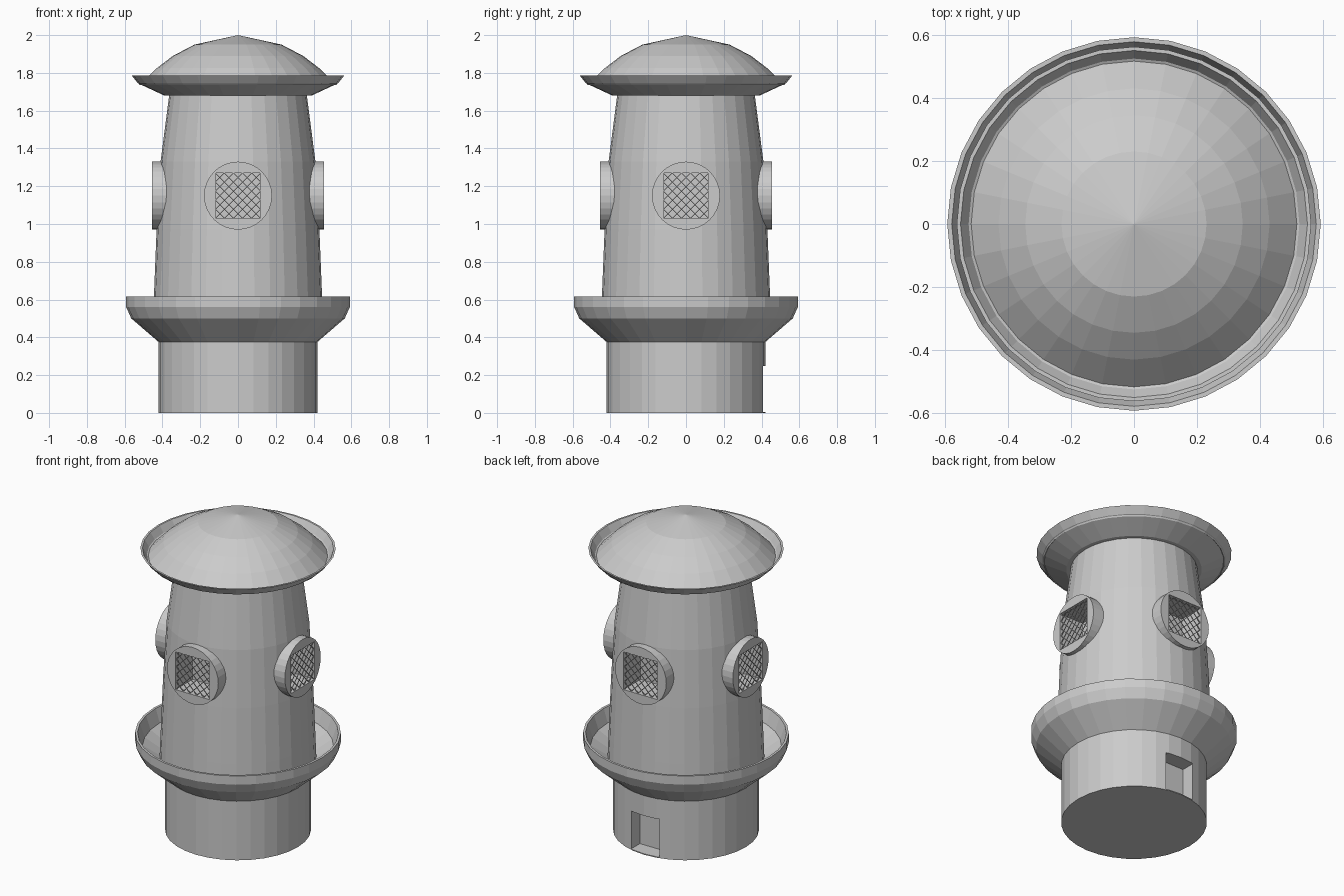
import bpy, bmesh, math
from mathutils import Matrix, Vector

if "Cube" in bpy.data.objects:
    bpy.data.objects.remove(bpy.data.objects["Cube"])

SIDES = 32
BOSS_Z, BOSS_FACE = 1.15, 0.455


def finish(name, bm):
    bmesh.ops.recalc_face_normals(bm, faces=bm.faces)
    me = bpy.data.meshes.new(name)
    bm.to_mesh(me)
    bm.free()
    ob = bpy.data.objects.new(name, me)
    bpy.context.collection.objects.link(ob)
    return ob


def lathe(name, profile):
    """Closed solid of revolution; the profile starts and ends on the axis."""
    bm = bmesh.new()
    vs = [bm.verts.new((r, 0, z)) for r, z in profile]
    es = [bm.edges.new(p) for p in zip(vs, vs[1:])]
    bmesh.ops.spin(bm, geom=vs + es, cent=(0, 0, 0), axis=(0, 0, 1),
                   angle=2 * math.pi, steps=SIDES, use_duplicate=False)
    bmesh.ops.remove_doubles(bm, verts=bm.verts, dist=1e-4)
    return finish(name, bm)


def box(bm, lo, hi, rot=Matrix()):
    lo, hi = Vector(lo), Vector(hi)
    bmesh.ops.create_cube(bm, size=1, matrix=rot @ Matrix.Translation((lo + hi) / 2)
                          @ Matrix.Diagonal((*(hi - lo), 1)))


def cut(ob, cutter):
    m = ob.modifiers.new("cut", 'BOOLEAN')
    m.object, m.operation, m.solver = cutter, 'DIFFERENCE', 'EXACT'
    cutter.hide_render = True
    cutter.hide_set(True)


turns = [Matrix.Rotation(i * math.pi / 2, 4, 'Z') for i in range(4)]

# Turned parts
base = lathe("base", [(0, 0), (0.42, 0), (0.42, 0.40), (0, 0.40)])
lathe("lower_bowl", [(0, 0.375), (0.42, 0.375), (0.565, 0.50), (0.592, 0.56),
                     (0.592, 0.615), (0.578, 0.615), (0.55, 0.53),
                     (0.44, 0.46), (0, 0.46)])
tower = lathe("tower", [(0, 0.44), (0.452, 0.44), (0.445, 0.62), (0.431, 0.97),
                        (0.41, 1.33), (0.362, 1.70), (0, 1.70)])
lathe("roof", [(0, 1.68), (0.39, 1.68), (0.53, 1.745), (0.562, 1.785),
               (0.55, 1.785), (0.52, 1.735), (0.47, 1.785), (0.43, 1.825),
               (0.345, 1.89), (0.23, 1.95), (0, 2.0)])

# Round window housings, one on each side
bm = bmesh.new()
for t in turns:
    place = (t @ Matrix.Translation((0, -(BOSS_FACE + 0.32) / 2, BOSS_Z))
             @ Matrix.Rotation(math.pi / 2, 4, 'X'))
    bmesh.ops.create_cone(bm, cap_ends=True, segments=SIDES, radius1=0.18, radius2=0.18,
                          depth=BOSS_FACE - 0.32, matrix=place)
housings = finish("window_housings", bm)

# Square window recesses
bm = bmesh.new()
for t in turns:
    box(bm, (-0.12, -0.6, BOSS_Z - 0.12), (0.12, -0.285, BOSS_Z + 0.12), t)
window_cutter = finish("window_cutter", bm)
cut(tower, window_cutter)
cut(housings, window_cutter)

# Doorway at the back of the base
bm = bmesh.new()
box(bm, (-0.1, 0.32, 0.006), (0.1, 0.6, 0.247))
cut(base, finish("door_cutter", bm))

# Diagonal lattice in each window
bm = bmesh.new()
for t in turns:
    for k in range(-4, 5):
        c = k * 0.048
        x0, x1 = max(-0.12, c - 0.12), min(0.12, c + 0.12)
        half = (x1 - x0) / math.sqrt(2)
        for s in (1, -1):
            mid = Vector(((x0 + x1) / 2, -BOSS_FACE + 0.008, BOSS_Z + s * ((x0 + x1) / 2 - c)))
            m = t @ Matrix.Translation(mid) @ Matrix.Rotation(-s * math.pi / 4, 4, 'Y')
            box(bm, (-half, -0.002, -0.002), (half, 0.002, 0.002), m)
finish("window_lattice", bm)
